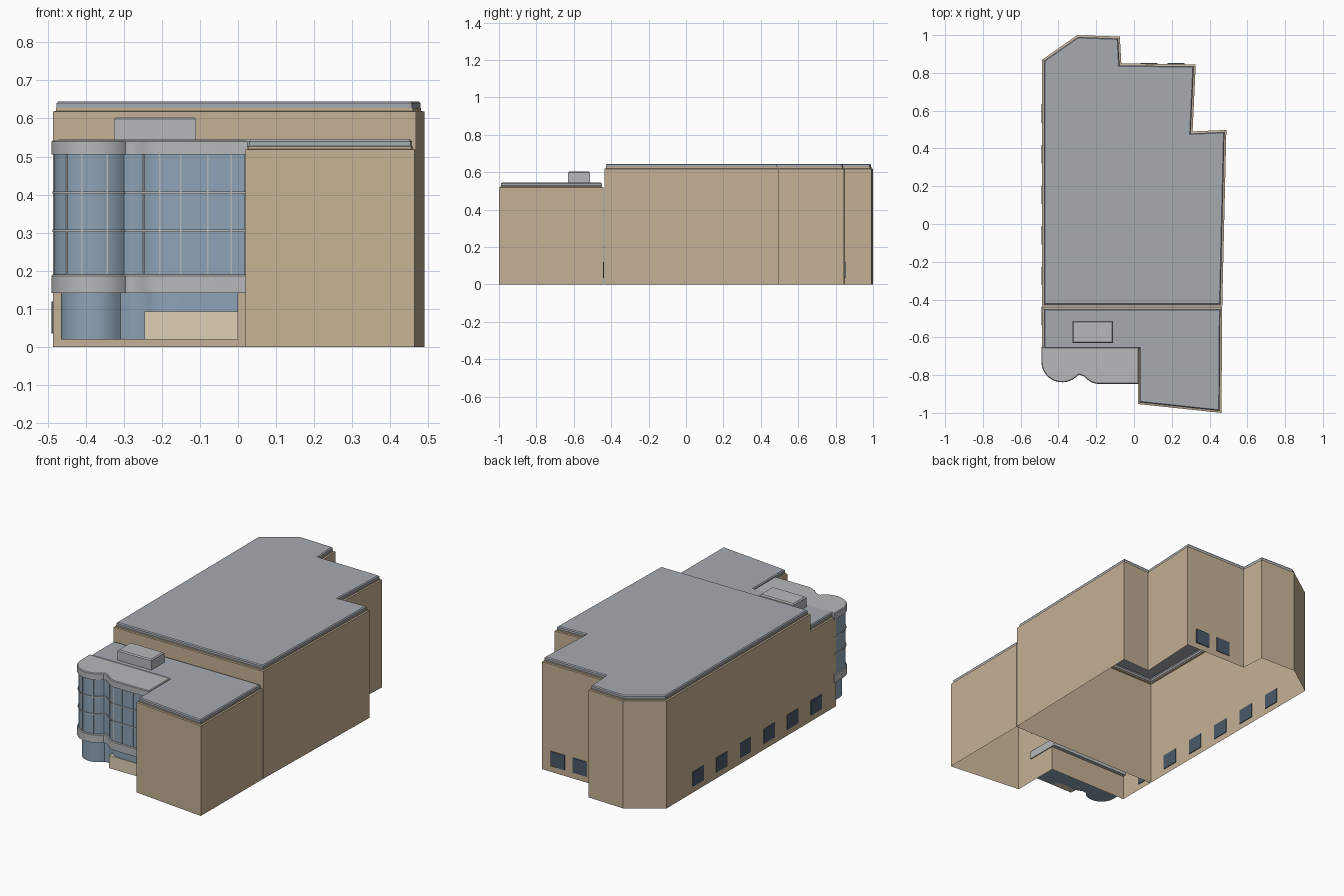
import bpy, bmesh, math
from mathutils import Vector

if "Cube" in bpy.data.objects:
    bpy.data.objects.remove(bpy.data.objects["Cube"])


def mat(name, rgb):
    m = bpy.data.materials.new(name)
    m.diffuse_color = (*rgb, 1)
    m.use_nodes = True
    m.node_tree.nodes["Principled BSDF"].inputs["Base Color"].default_value = m.diffuse_color
    return m


STONE = mat("stone", (0.56, 0.44, 0.30))
ROOF = mat("roof_grey", (0.38, 0.41, 0.44))
BAND = mat("band_grey", (0.47, 0.48, 0.49))
GLASS = mat("glass_blue", (0.27, 0.37, 0.47))
CREAM = mat("cream", (0.73, 0.63, 0.46))
DARK = mat("dark_window", (0.07, 0.10, 0.14))


def inset(pts, d):
    """Mitred inward offset of a counter-clockwise outline."""
    out = []
    for i, p in enumerate(pts):
        p = Vector(p)
        a = (p - Vector(pts[i - 1])).normalized()
        b = (Vector(pts[(i + 1) % len(pts)]) - p).normalized()
        n1, n2 = Vector((-a.y, a.x)), Vector((-b.y, b.x))
        out.append(p + (n1 + n2) * d / max(1 + n1.dot(n2), 0.3))
    return out


def stack(name, outline, rings, mats, top=True, bottom=True, smooth=False):
    """Loft an outline through (inset, z) rings, one material per step."""
    bm = bmesh.new()
    loops = [[bm.verts.new((p.x, p.y, z)) for p in inset(outline, d)] for d, z in rings]
    slots = list(dict.fromkeys(mats))
    n = len(outline)
    for k in range(len(loops) - 1):
        for i in range(n):
            j = (i + 1) % n
            f = bm.faces.new((loops[k][i], loops[k][j], loops[k + 1][j], loops[k + 1][i]))
            f.material_index = slots.index(mats[k])
    if top:
        bm.faces.new(loops[-1]).material_index = slots.index(mats[-1])
    if bottom:
        bm.faces.new(loops[0][::-1])
    me = bpy.data.meshes.new(name)
    bm.to_mesh(me)
    bm.free()
    ob = bpy.data.objects.new(name, me)
    bpy.context.collection.objects.link(ob)
    for m in slots:
        me.materials.append(m)
    if smooth:
        bpy.ops.object.select_all(action='DESELECT')
        ob.select_set(True)
        bpy.context.view_layer.objects.active = ob
        bpy.ops.object.shade_smooth_by_angle(angle=math.radians(30))
    return ob


def box(name, x0, x1, y0, y1, z0, z1, m):
    return stack(name, [(x0, y0), (x1, y0), (x1, y1), (x0, y1)], [(0, z0), (0, z1)], [m])


def block(name, outline, h):
    """Open-bottomed wall shell with a stepped ledge and a roof cap."""
    rings = [(0, 0), (0, h - 0.027), (0.008, h - 0.025), (0.008, h - 0.018),
             (0.010, h - 0.017), (0.010, h - 0.005), (0.015, h)]
    stack(name, outline, rings, [STONE] * 3 + [ROOF] * 3, bottom=False)


# Tall rear block and lower front block
block("tall_block", [(-0.486, -0.437), (0.467, -0.437), (0.489, 0.498), (0.31, 0.49),
                     (0.327, 0.845), (-0.067, 0.85), (-0.075, 0.992), (-0.30, 1.0),
                     (-0.486, 0.87)], 0.645)
block("front_block", [(-0.486, -0.67), (0.02, -0.67), (0.02, -0.953), (0.463, -1.0),
                      (0.467, -0.44), (-0.486, -0.44)], 0.545)

# Curved bay outline: round corner lobe flowing into a straight front
bay = [(-0.38 + 0.11 * math.cos(math.radians(a)), -0.73 + 0.108 * math.sin(math.radians(a)))
       for a in range(180, 321, 7)]
bay += [(-0.287, -0.798), (-0.265, -0.807), (-0.25, -0.82), (-0.235, -0.832),
        (-0.218, -0.841), (-0.195, -0.846), (0.025, -0.846), (0.025, -0.65), (-0.49, -0.65)]

# Bay floors: recessed ground glass, bands and upper glass
stack("ground_floor_glass", bay, [(0.025, 0.02), (0.025, 0.142)], [GLASS], smooth=True)
stack("upper_glass", bay, [(0.007, 0.185), (0.007, 0.51)], [GLASS],
      top=False, bottom=False, smooth=True)
for name, z0, z1 in (("lower_band", 0.142, 0.191), ("upper_band", 0.505, 0.543)):
    stack(name, bay, [(0, z0), (0, z1 - 0.004), (0.004, z1)], [BAND] * 2, smooth=True)
box("entrance_panel", -0.245, 0.0, -0.825, -0.68, 0.02, 0.093, CREAM)

# Glazing bars
for i, z in enumerate((0.305, 0.405)):
    stack(f"horizontal_bar_{i}", bay, [(0.007, z - 0.003), (0.003, z - 0.003),
                                       (0.003, z + 0.003), (0.007, z + 0.003)],
          [BAND] * 3, top=False, bottom=False, smooth=True)
path = inset(bay, 0.007)
for i, x in enumerate((-0.45, -0.41, -0.343, -0.247, -0.205, -0.15, -0.08, -0.018)):
    y = min(a.y + (b.y - a.y) * (x - a.x) / (b.x - a.x)
            for a, b in zip(path, path[1:]) if a.x <= x < b.x)
    box(f"vertical_bar_{i}", x - 0.002, x + 0.002, y - 0.003, y + 0.004, 0.19, 0.506, BAND)

# Rooftop plant box
stack("rooftop_unit", [(-0.326, -0.63), (-0.11, -0.63), (-0.11, -0.513), (-0.326, -0.513)],
      [(0, 0.54), (0, 0.598), (0.006, 0.604)], [BAND] * 2, bottom=False)

# Small windows along the left wall and on the rear wall
for i in range(6):
    y = 0.634 - 0.2145 * i
    box(f"left_window_{i}", -0.489, -0.482, y - 0.1, y, 0.035, 0.12, DARK)
for i in range(2):
    x = 0.177 - 0.142 * i
    box(f"rear_window_{i}", x, x + 0.09, 0.84, 0.852, 0.035, 0.12, DARK)
